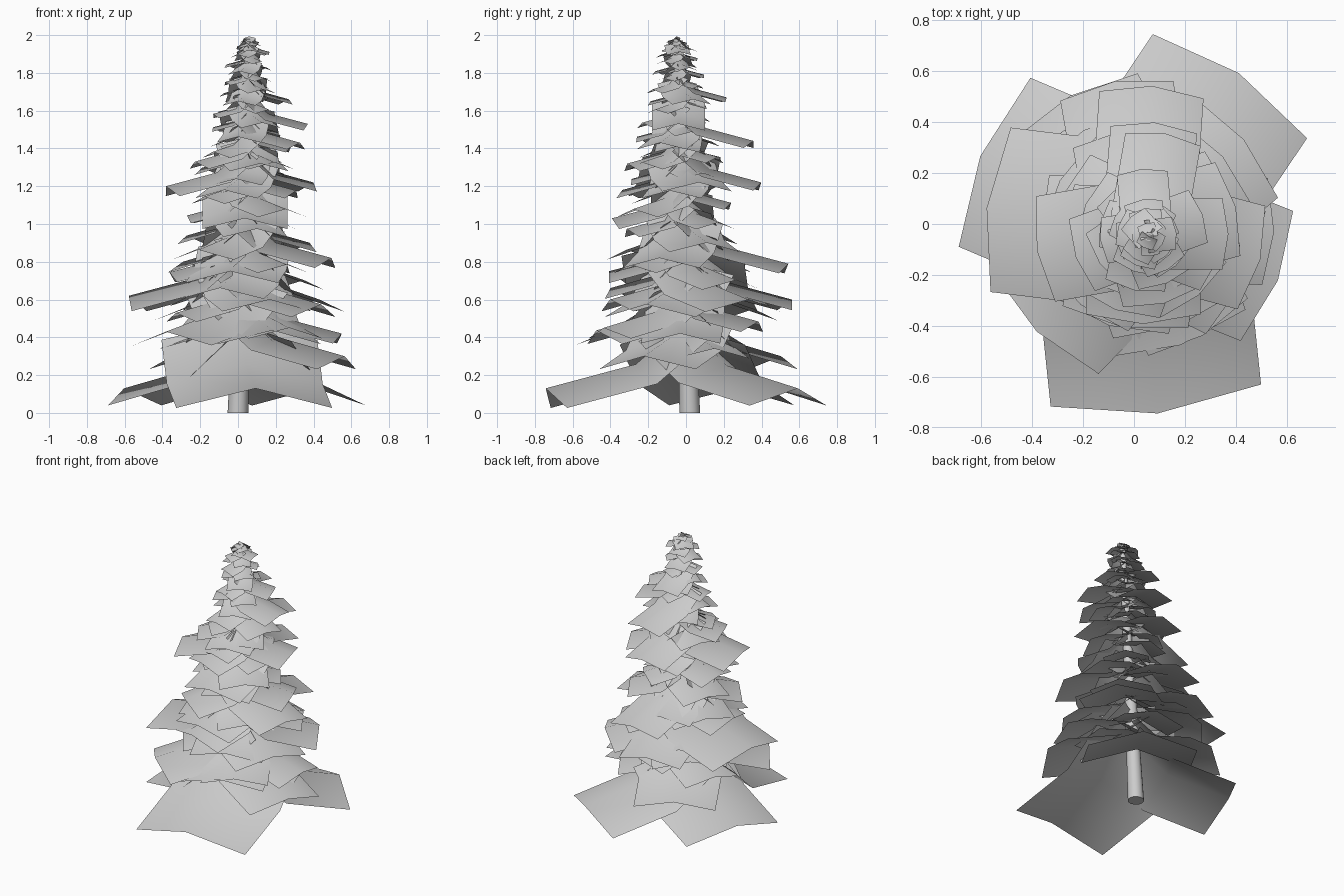
import bpy, bmesh, math, random
from mathutils import Vector

default = bpy.data.objects.get("Cube")
if default:
    bpy.data.objects.remove(default, do_unlink=True)

random.seed(4)
HEIGHT = 2.0

grey = bpy.data.materials.new("pale_grey")
grey.use_nodes = True
colour = (0.6, 0.6, 0.6, 1)
grey.diffuse_color = colour
grey.node_tree.nodes["Principled BSDF"].inputs["Base Color"].default_value = colour


def trunk_centre(z):
    """The trunk leans slightly as it rises."""
    t = z / HEIGHT
    return Vector((0.06 * t, 0.02 - 0.07 * t, z))


def finish(bm, name):
    mesh = bpy.data.meshes.new(name)
    bm.to_mesh(mesh)
    bm.free()
    mesh.materials.append(grey)
    obj = bpy.data.objects.new(name, mesh)
    bpy.context.collection.objects.link(obj)
    return obj


def add_branch(bm, angle, tip_z, length, width):
    """Card folded along a radial ridge: steep at the trunk, flatter outside."""
    a = math.radians(angle)
    out = Vector((math.cos(a), math.sin(a), 0))
    side = Vector((-out.y, out.x, 0))
    half = width / 2
    root = trunk_centre(min(tip_z + 0.48 * length, HEIGHT - 0.005))
    up = Vector((0, 0, length))
    bend = root + out * length * 0.36 - up * 0.31
    tip = root + out * length - up * 0.48
    rows = []
    for s in (-1, 0, 1):
        shift = side * (s * half) - abs(s) * half * (out * 0.17 + Vector((0, 0, 0.25)))
        rows.append([bm.verts.new(p + shift) for p in (root, bend, tip)])
    for left, right in zip(rows, rows[1:]):
        for i in range(2):
            quad = (left[i], left[i + 1], right[i + 1], right[i])
            bm.faces.new(quad).smooth = True


# Trunk: tapered, leaning cylinder
bm = bmesh.new()
bmesh.ops.create_cone(bm, cap_ends=True, segments=12, radius1=0.055,
                      radius2=0.018, depth=HEIGHT - 0.02)
for v in bm.verts:
    z = v.co.z + HEIGHT / 2 - 0.01
    v.co = trunk_centre(z) + Vector((v.co.x, v.co.y, 0))
for f in bm.faces:
    f.smooth = len(f.verts) == 4
finish(bm, "trunk")

# Large branches: angle, tip height, length, width
large = [
    (-84, 0.13, 0.75, 0.83), (56, 0.13, 0.71, 0.73), (157, 0.13, 0.67, 0.72),
    (-22, 0.30, 0.59, 0.55), (118, 0.30, 0.57, 0.55), (-134, 0.43, 0.58, 0.58),
    (-3, 0.42, 0.53, 0.42), (-60, 0.45, 0.50, 0.45), (173, 0.62, 0.61, 0.65),
    (40, 0.60, 0.53, 0.52), (130, 0.55, 0.48, 0.50), (-70, 0.60, 0.42, 0.50),
    (-100, 0.75, 0.40, 0.50), (86, 0.79, 0.56, 0.41), (-15, 0.82, 0.48, 0.42),
    (150, 0.80, 0.37, 0.45), (-90, 1.03, 0.37, 0.45), (-170, 1.20, 0.43, 0.42),
    (15, 1.22, 0.37, 0.38), (85, 1.22, 0.43, 0.34), (80, 1.44, 0.40, 0.30),
    (0, 1.53, 0.32, 0.28), (-110, 1.18, 0.33, 0.35), (-75, 1.32, 0.29, 0.32),
    (-160, 1.33, 0.29, 0.30), (-20, 1.43, 0.30, 0.28), (20, 1.66, 0.23, 0.22),
    (95, 1.67, 0.26, 0.20), (100, 0.60, 0.58, 0.45),
]
bm = bmesh.new()
for branch in large:
    add_branch(bm, *branch)
finish(bm, "large_branches")

# Small branches: a spiral that tightens and shortens towards the top
bm = bmesh.new()
z, angle = 0.34, 20
while z < 1.93:
    length = (0.08 + 0.25 * (HEIGHT - z)) * random.uniform(0.82, 1.08)
    add_branch(bm, angle, z, length, length * random.uniform(0.95, 1.2))
    angle += 137.5 + random.uniform(-15, 15)
    z += 0.014 + 0.021 * (HEIGHT - z)
finish(bm, "small_branches")

# Crown: tiny branches around the tip
bm = bmesh.new()
for i in range(8):
    add_branch(bm, i * 137.5, 1.9 + 0.01 * i, 0.09 - 0.006 * i, 0.07)
finish(bm, "crown")
